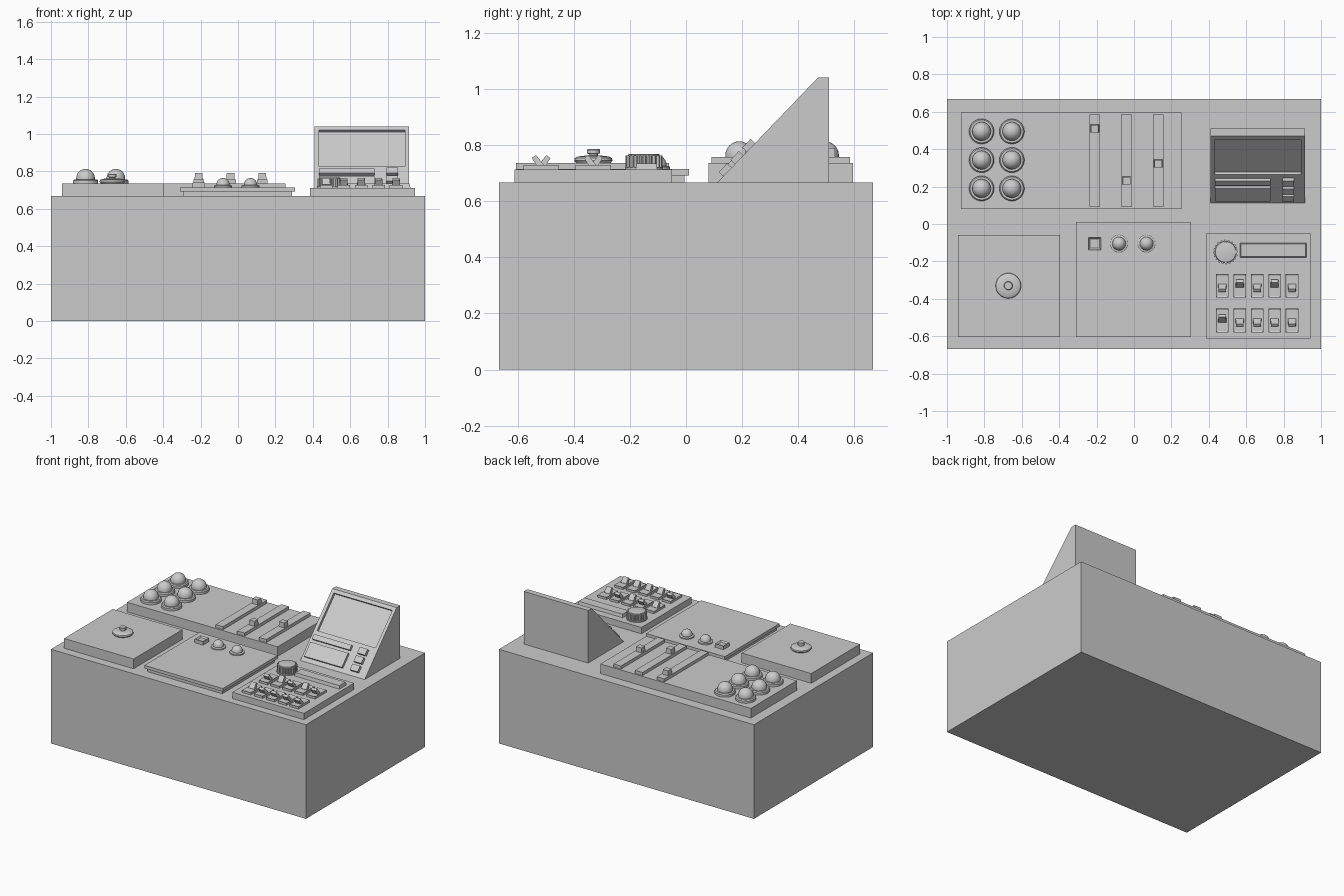
import bpy, bmesh, math
from mathutils import Matrix, Vector

if "Cube" in bpy.data.objects:
    bpy.data.objects.remove(bpy.data.objects["Cube"])

TOP = 0.667


def finish(name, bm, M=None, smooth=False):
    bmesh.ops.recalc_face_normals(bm, faces=bm.faces[:])
    me = bpy.data.meshes.new(name)
    if M is not None:
        bm.transform(M)
    bm.to_mesh(me)
    bm.free()
    if smooth:
        me.shade_smooth()
        me.set_sharp_from_angle(angle=math.radians(35))
    ob = bpy.data.objects.new(name, me)
    bpy.context.collection.objects.link(ob)
    return ob


def box(name, x, y, z, M=None, taper=0.0, recess=None):
    """Box from ranges; taper pulls the top edges in, recess sinks the top face."""
    bm = bmesh.new()
    bmesh.ops.create_cube(bm, size=1)
    for v in bm.verts:
        s = taper if v.co.z > 0 else 0
        c = v.co.copy()
        v.co = [(a + b) / 2 + t * (b - a - 2 * k)
                for (a, b), t, k in zip((x, y, z), c, (s, s, 0))]
    if recess:
        top = max(bm.faces, key=lambda f: f.calc_center_median().z)
        bmesh.ops.inset_region(bm, faces=[top], thickness=recess[0])
        for v in top.verts:
            v.co.z -= recess[1]
    return finish(name, bm, M)


def lathe(name, profile, loc, n=32):
    """Turned part from (radius, height) points, capped at both ends."""
    bm = bmesh.new()
    rings = [[bm.verts.new((r * math.cos(2 * math.pi * i / n),
                            r * math.sin(2 * math.pi * i / n), z)) for i in range(n)]
             for r, z in profile]
    for a, b in zip(rings, rings[1:]):
        for i in range(n):
            bm.faces.new((a[i], a[(i + 1) % n], b[(i + 1) % n], b[i]))
    bm.faces.new(rings[0])
    bm.faces.new(rings[-1])
    return finish(name, bm, Matrix.Translation(loc), True)


def dome(r, z0, zc, ring):
    """Collar radius ring up to z0, then a dome of radius r ending at zc + r."""
    pts = [(ring, 0), (ring, z0 * 0.7), (ring - 0.006, z0), (r, z0)]
    return pts + [(r * math.cos(a), zc + r * math.sin(a))
                  for a in [math.radians(d) for d in (0, 15, 30, 45, 60, 75, 87)]]


# cabinet and panels
box("cabinet", (-1, 1), (-0.667, 0.667), (0, TOP))
box("rear_panel", (-0.925, 0.255), (0.08, 0.595), (TOP, 0.735))
box("left_panel", (-0.94, -0.395), (-0.605, -0.06), (TOP, 0.736))
box("centre_panel_base", (-0.295, 0.29), (-0.59, -0.005), (TOP, 0.692))
box("centre_panel", (-0.31, 0.305), (-0.605, 0.01), (0.692, 0.714))
box("switch_panel", (0.385, 0.945), (-0.612, -0.05), (TOP, 0.712))

# domed push buttons on the rear panel
for x in (-0.815, -0.653):
    for y in (0.19, 0.342, 0.495):
        lathe("dome_button", dome(0.05, 0.022, 0.028, 0.067), (x, y, 0.735))

# sliders
for x, y in ((-0.21, 0.51), (-0.04, 0.232), (0.13, 0.323)):
    box("slider_track", (x - 0.029, x + 0.029), (0.09, 0.585), (0.735, 0.757))
    box("slider_knob", (x - 0.022, x + 0.022), (y - 0.022, y + 0.022), (0.757, 0.79), taper=0.002)

# left panel dial
lathe("left_dial", [(0.062, 0), (0.068, 0.008), (0.066, 0.017), (0.056, 0.023), (0.03, 0.026),
                    (0.016, 0.026), (0.016, 0.032), (0.023, 0.034), (0.023, 0.047), (0.02, 0.05)],
      (-0.672, -0.33, 0.736))

# centre panel buttons
box("square_button", (-0.243, -0.177), (-0.138, -0.072), (0.714, 0.74), recess=(0.012, 0.01))
for x in (-0.08, 0.067):
    lathe("small_dome_button", dome(0.036, 0.012, 0.014, 0.048), (x, -0.105, 0.714))

# ribbed knob on the switch panel
bm = bmesh.new()
n = 80
ring = []
for i in range(n):
    r = 0.066 if i % 4 < 2 else 0.060
    a = 2 * math.pi * i / n
    ring.append(bm.verts.new((r * math.cos(a), r * math.sin(a), 0)))
side = bm.faces.new(ring)
ext = bmesh.ops.extrude_face_region(bm, geom=[side])
bmesh.ops.translate(bm, vec=(0, 0, 0.044),
                    verts=[g for g in ext["geom"] if isinstance(g, bmesh.types.BMVert)])
finish("ribbed_knob", bm, Matrix.Translation((0.49, -0.15, 0.718)))
lathe("knob_flange", [(0.068, 0), (0.068, 0.007)], (0.49, -0.15, 0.712))
lathe("knob_cap", [(0.057, 0), (0.055, 0.006), (0.052, 0.007)], (0.49, -0.15, 0.761))

# label bar beside the knob
box("label_bar", (0.567, 0.922), (-0.18, -0.102), (0.712, 0.734), taper=0.005)

# rocker switches, each thrown its own way
for y, throws in ((-0.33, (-1, 1, -1, 1, -1)), (-0.516, (1, -1, -1, -1, -1))):
    for i, t in enumerate(throws):
        x = 0.472 + 0.0933 * i
        box("switch_plate", (x - 0.034, x + 0.034), (y - 0.063, y + 0.063), (0.712, 0.728),
            recess=(0.01, 0.004))
        M = Matrix.Translation((x, y, 0.722)) @ Matrix.Rotation(math.radians(-35 * t), 4, 'X')
        box("switch_lever", (-0.022, 0.022), (-0.012, 0.012), (0, 0.045), M, taper=0.003)

# screen housing: wedge profile swept along x
prof = [(0.112, TOP), (0.51, TOP), (0.51, 1.04), (0.47, 1.04)]
bm = bmesh.new()
sides = [[bm.verts.new((x, y, z)) for y, z in prof] for x in (0.41, 0.915)]
bm.faces.new(sides[0])
bm.faces.new(sides[1])
for i in range(4):
    j = (i + 1) % 4
    bm.faces.new((sides[0][i], sides[0][j], sides[1][j], sides[1][i]))
housing = finish("screen_housing", bm)

# frame on the sloped face: local y runs up the slope, local z points out
slope = math.atan2(1.04 - TOP, 0.47 - 0.112)
S = Matrix.Translation((0, 0.112, TOP)) @ Matrix.Rotation(slope, 4, 'X')

# recessed screen
cutter = box("screen_cutter", (0.434, 0.893), (0.222, 0.492), (-0.018, 0.05), S)
cutter.hide_render = True
cutter.hide_viewport = False
cutter.display_type = 'WIRE'
mod = housing.modifiers.new("screen_recess", 'BOOLEAN')
mod.operation = 'DIFFERENCE'
mod.solver = 'EXACT'
mod.object = cutter
bpy.context.view_layer.objects.active = housing
bpy.ops.object.modifier_apply(modifier=mod.name)
bpy.data.objects.remove(cutter, do_unlink=True)

# control blocks below the screen
box("readout_strip", (0.434, 0.73), (0.155, 0.19), (-0.002, 0.018), S)
box("readout_block", (0.434, 0.73), (0.03, 0.133), (-0.002, 0.018), S)
for u in (0.03, 0.09, 0.15):
    box("screen_key", (0.795, 0.855), (u, u + 0.043), (-0.002, 0.022), S)
